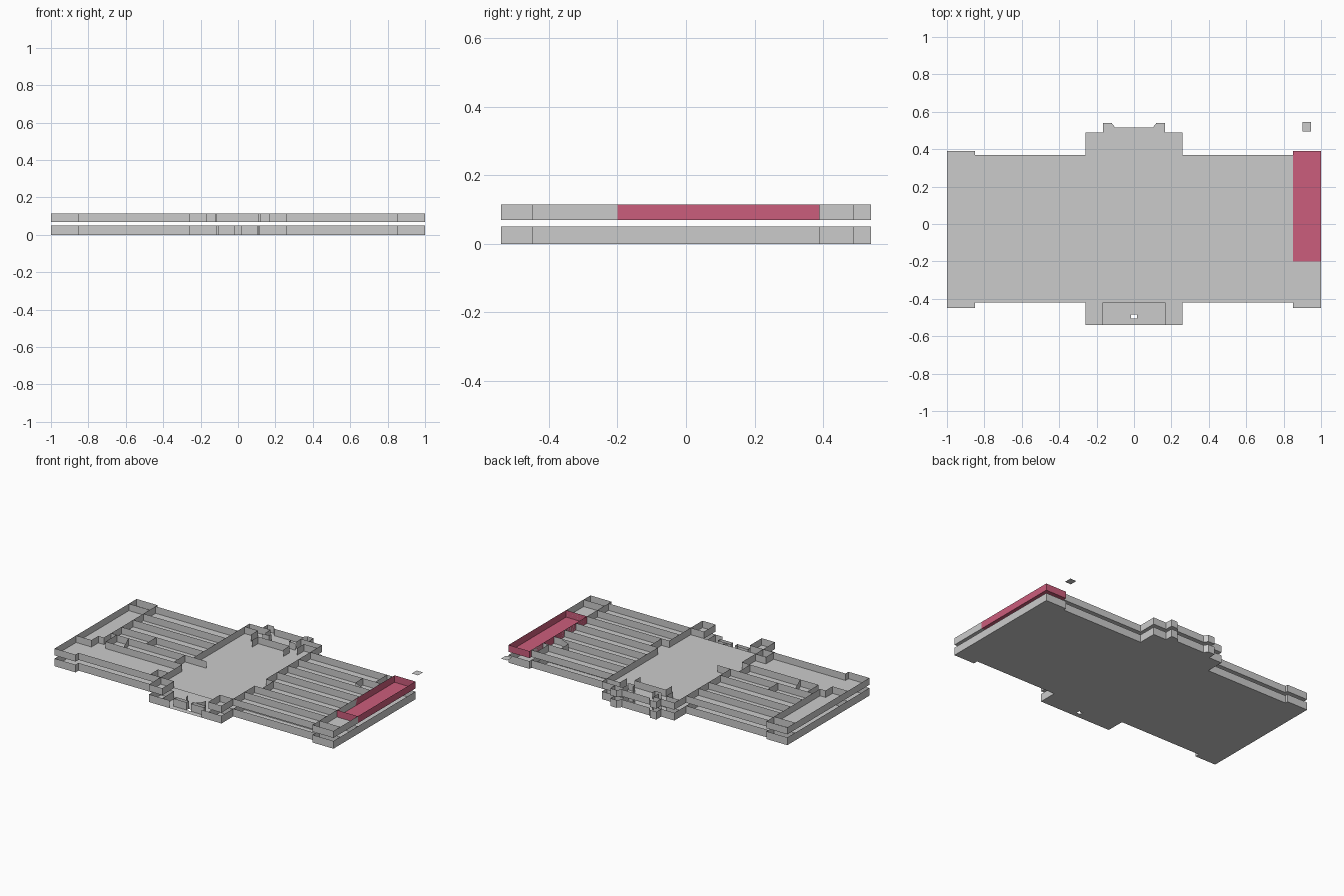
import bpy, bmesh, math

if "Cube" in bpy.data.objects:
    bpy.data.objects.remove(bpy.data.objects["Cube"])


def build(name, floors, walls, z, top):
    """Floors are closed outlines; walls are open polylines raised from z to top."""
    bm = bmesh.new()
    for pts in floors:
        bm.faces.new([bm.verts.new((x, y, z)) for x, y in pts])
    for pts in walls:
        low = [bm.verts.new((x, y, z)) for x, y in pts]
        high = [bm.verts.new((x, y, top)) for x, y in pts]
        for i in range(len(pts) - 1):
            bm.faces.new((low[i], low[i + 1], high[i + 1], high[i]))
    bmesh.ops.remove_doubles(bm, verts=bm.verts, dist=1e-5)
    me = bpy.data.meshes.new(name)
    bm.to_mesh(me)
    bm.free()
    ob = bpy.data.objects.new(name, me)
    bpy.context.collection.objects.link(ob)
    return ob


def room(name, pts, z, top):
    return build(name, [pts], [pts + pts[:1]], z, top)


def rect(x0, x1, y0, y1):
    return [(x0, y0), (x1, y0), (x1, y1), (x0, y1)]


accent = bpy.data.materials.new("accent_red")
accent.diffuse_color = (0.60, 0.11, 0.20, 1)
accent.use_nodes = True
accent.node_tree.nodes["Principled BSDF"].inputs["Base Color"].default_value = accent.diffuse_color

# rooms of the two wings, shared by both storeys
rooms = {
    "west_end_closet": rect(-1, -.85, .31, .39),
    "west_end_room": [(-1, .31), (-1, -.23), (-.89, -.23), (-.89, -.16),
                      (-.85, -.16), (-.85, .31)],
    "west_row_1": rect(-.85, -.26, .245, .37),
    "west_row_2": rect(-.85, -.26, .14, .245),
    "west_row_3": rect(-.85, -.26, .02, .14),
    "west_row_4_outer": rect(-.85, -.60, -.085, .02),
    "west_row_4_inner": rect(-.60, -.26, -.085, .02),
    "west_slant_room": [(-.81, -.2), (-.68, -.2), (-.725, -.085), (-.81, -.085)],
    "west_row_5": [(-.68, -.2), (-.32, -.2), (-.32, -.085), (-.725, -.085)],
    "west_nook": rect(-.335, -.26, -.42, -.34),
    "east_end_hall": rect(.85, 1, -.2, .39),
    "east_end_room": rect(.85, 1, -.38, -.2),
    "east_end_closet": rect(.85, 1, -.45, -.38),
    "east_row_1": rect(.26, .81, .25, .37),
    "east_row_1_closet": rect(.81, .85, .25, .37),
    "east_row_2": [(.26, .14), (.80, .14), (.72, .175), (.72, .25), (.26, .25)],
    "east_row_2_closet": [(.72, .175), (.80, .14), (.85, .14), (.85, .25), (.72, .25)],
    "east_row_3": rect(.26, .85, .03, .14),
    "east_row_4": rect(.26, .85, -.085, .03),
    "east_row_5": rect(.315, .85, -.2, -.085),
    "east_row_6": rect(.26, .85, -.305, -.2),
    "east_row_7": rect(.26, .85, -.42, -.305),
}

for level, z, top in (("lower", 0.0, .05), ("upper", .07, .115)):
    for name, pts in rooms.items():
        ob = room(level + "_" + name, pts, z, top)
        if level == "upper" and name == "east_end_hall":
            ob.data.materials.append(accent)

    # large L-shaped room in the south west
    ell = [(-.335, -.42), (-.85, -.42), (-.85, -.45), (-1, -.45), (-1, -.23),
           (-.89, -.23), (-.89, -.16), (-.85, -.16), (-.85, -.085), (-.81, -.085),
           (-.81, -.2), (-.26, -.2), (-.26, -.34), (-.335, -.34)]
    build(level + "_southwest_room", [ell], [ell + ell[:1]], z, top)

    # passages joining the wings to the central block
    build(level + "_west_passage", [rect(-.32, -.26, -.2, -.085)],
          [[(-.32, -.2), (-.26, -.2)], [(-.32, -.085), (-.165, -.085)]], z, top)
    build(level + "_east_passage", [rect(.26, .315, -.2, -.085)],
          [[(.26, -.2), (.315, -.2)], [(.26, -.085), (.315, -.085)]], z, top)

    # central gallery floor around the long hall
    floors = [rect(-.26, -.115, -.42, .37), rect(.11, .26, -.42, .37)]
    build(level + "_gallery", floors, [], z, top)
    build(level + "_central_hall", [rect(-.115, .11, -.42, .37)],
          [[(-.115, .31), (-.115, .37), (.11, .37), (.11, .31)]], z, top)

    # back bay with angled notch, outer wall and inner partitions
    half = [(.26, .37), (.26, .49), (.165, .49), (.165, .54), (.12, .54), (.1, .515)]
    bay = half + [(-x, y) for x, y in reversed(half)]
    walls = [bay]
    for s in (-1, 1):
        walls += [[(s * .26, .44), (s * .165, .44), (s * .165, .37)],
                  [(s * .165, .49), (s * .11, .49), (s * .11, .44)],
                  [(s * .12, .42), (s * .07, .42), (s * .07, .445)]]
    build(level + "_back_bay", [bay], walls, z, top)

    # front corner rooms
    for side, s in (("west", -1), ("east", 1)):
        room(f"{level}_{side}_front_room", rect(*sorted((s * .165, s * .26)), -.54, -.42),
             z, top)

# lower entrance: rounded vestibule, thin porch and flanking floors
arc = [(.065 * math.cos(a), -.42 - .065 * math.sin(a))
       for a in [math.pi * i / 12 for i in range(13)]]
build("entrance_vestibule", [arc], [arc[:5], arc[8:]], 0, .05)
for side, s in (("west", -1), ("east", 1)):
    room(f"entrance_porch_{side}", rect(*sorted((s * .015, s * .108)), -.505, -.48), 0, .05)
    build(f"entrance_floor_{side}",
          [[(s * .165, -.42), (s * .065, -.42), (s * .046, -.466), (s * .015, -.48),
            (s * .108, -.48), (s * .108, -.505), (0, -.505), (0, -.54), (s * .165, -.54)]],
          [[(s * .165, -.54), (s * .115, -.54)]], 0, .05)

# detached marker tile
build("marker_tile", [rect(.90, .945, .495, .545)], [], .10, .10)
